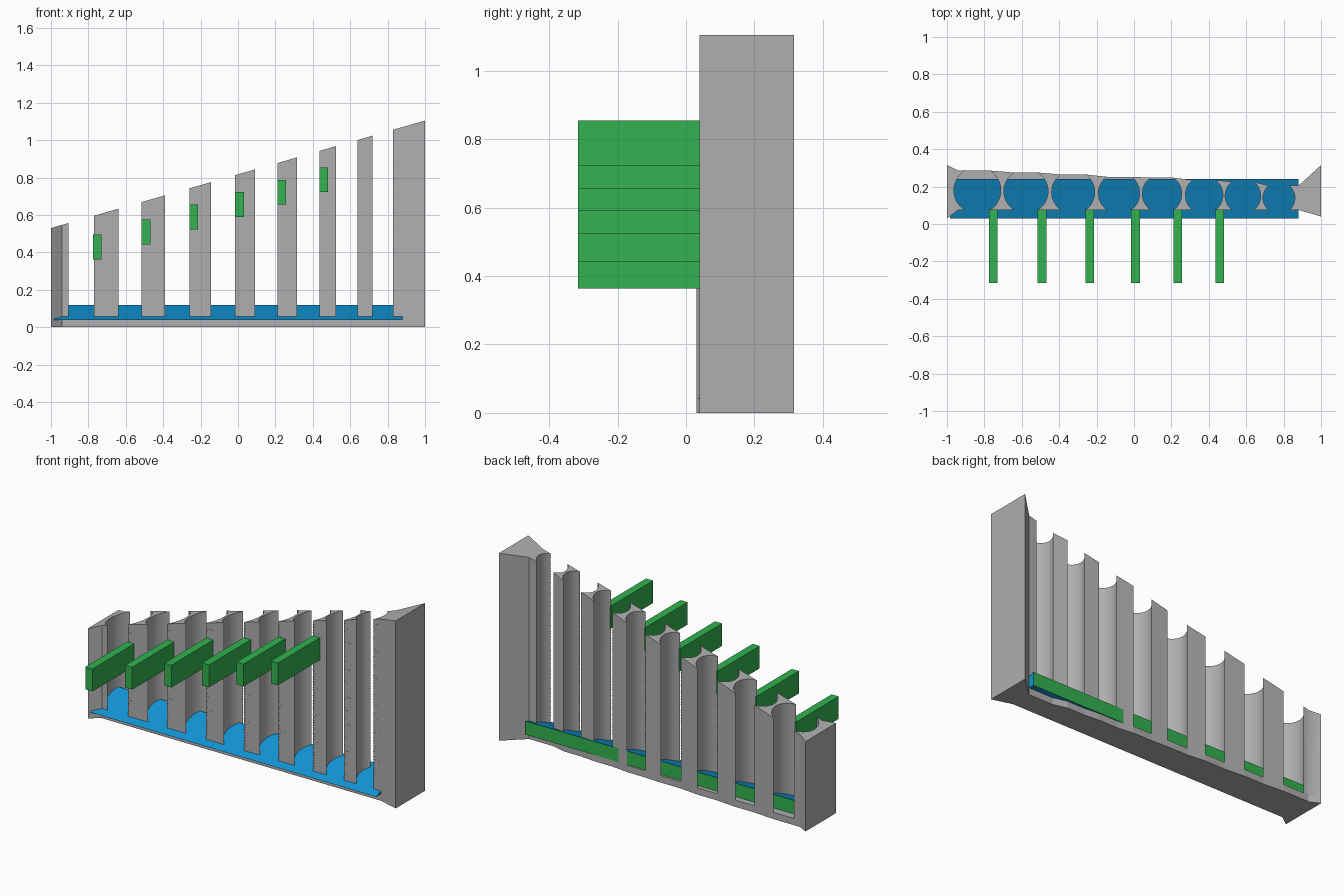
import bpy, bmesh, math

if "Cube" in bpy.data.objects:
    bpy.data.objects.remove(bpy.data.objects["Cube"])

FRONT, FLOOR = 0.075, 0.04
# bores: centre x, radius, half width of the slot opening
BORES = [(-.8375, .125, .0675), (-.5775, .118, .0625), (-.325, .115, .065),
         (-.08, .11, .065), (.15, .105, .06), (.375, .10, .06),
         (.5825, .095, .0575), (.775, .085, .055)]


def material(name, rgb):
    m = bpy.data.materials.new(name)
    m.diffuse_color = (*rgb, 1)
    m.use_nodes = True
    m.node_tree.nodes["Principled BSDF"].inputs["Base Color"].default_value = m.diffuse_color
    return m


GREY = material("grey", (.43, .43, .43))
BLUE = material("blue", (.006, .30, .66))
GREEN = material("green", (.032, .45, .08))


def finish(name, bm, *mats):
    bmesh.ops.recalc_face_normals(bm, faces=bm.faces)
    me = bpy.data.meshes.new(name)
    bm.to_mesh(me)
    bm.free()
    for m in mats:
        me.materials.append(m)
    ob = bpy.data.objects.new(name, me)
    bpy.context.collection.objects.link(ob)
    return ob


def slope(x):
    """Height of the slanted top edge."""
    return .8175 + .2875 * x


def prism(name, outline, z0, top, mat):
    """Extrude a plan outline up to a height given by top(x)."""
    bm = bmesh.new()
    lo = [bm.verts.new((x, y, z0)) for x, y in outline]
    hi = [bm.verts.new((x, y, top(x))) for x, y in outline]
    bm.faces.new(lo[::-1])
    bm.faces.new(hi)
    n = len(lo)
    for i in range(n):
        j = (i + 1) % n
        bm.faces.new((lo[i], lo[j], hi[j], hi[i]))
    return finish(name, bm, mat)


def add_box(bm, x0, x1, y0, y1, z0, z1):
    vs = bmesh.ops.create_cube(bm, size=1)["verts"]
    for v in vs:
        v.co = (x1 if v.co.x > 0 else x0, y1 if v.co.y > 0 else y0,
                z1 if v.co.z > 0 else z0)


def arc(bore, side, n=20):
    """Bore wall from front to back; side is +1 right, -1 left."""
    c, r, h = bore
    a = math.acos(h / r)
    cy = FRONT + r * math.sin(a)
    return [(c + side * r * math.cos(t), cy + r * math.sin(t))
            for t in (-a + 2 * a * i / n for i in range(n + 1))]


# flared end outlines, listed counter-clockwise
LEFT_END = [(-1, .315), (-1, .03), (-.94, FRONT)]
RIGHT_END = [(.88, FRONT), (1, .04), (1, .315), (.88, .205)]

# upright ribs between the bores, with flared end posts
ribs = []
for i in range(len(BORES) + 1):
    left = arc(BORES[i - 1], 1)[::-1] if i else [(-.94, .285)] + LEFT_END
    right = arc(BORES[i], -1) if i < len(BORES) else RIGHT_END
    name = "left_post" if i == 0 else "right_post" if i == len(BORES) else f"rib_{i}"
    ribs.append(prism(name, left + right, FLOOR, slope, GREY))

# base slab following the stepped back of the ribs
back = []
for b in reversed(BORES):
    back += [arc(b, 1)[-1], arc(b, -1)[-1]]
prism("base", LEFT_END + RIGHT_END + back + [(-.94, .285)], 0, lambda x: FLOOR, GREY)

# sloping ramp across the bores, its back face green
bm = bmesh.new()
section = [(.03, FLOOR), (.24, FLOOR), (.24, .12)]
ends = [[bm.verts.new((x, y, z)) for y, z in section] for x in (-.985, .88)]
for e in ends:
    bm.faces.new(e)
for i in range(3):
    j = (i + 1) % 3
    bm.faces.new((ends[0][i], ends[0][j], ends[1][j], ends[1][i]))
bm.normal_update()
for f in bm.faces:
    if abs(f.normal.y) > .9:
        f.material_index = 1
finish("ramp", bm, BLUE, GREEN)

# arms reaching forward from the first six ribs
ARM_X = [-.775, -.515, -.26, -.015, .21, .435]
ARM_Z = [.363, .443, .523, .59, .655, .722]
for i, (x, z) in enumerate(zip(ARM_X, ARM_Z)):
    bm = bmesh.new()
    add_box(bm, x, x + .046, -.315, FRONT + .004, z, z + .132)
    finish(f"arm_{i + 1}", bm, GREEN)

# fine graduation marks along the left front edge of each rib
bm = bmesh.new()
for c, r, h in BORES:
    x, k = c + h, 1
    while .07 + k * .016 < slope(x) - .01:
        z = .07 + k * .016
        length = .04 if k % 10 == 0 else .022 if k % 5 == 0 else .01
        add_box(bm, x, x + length, FRONT - .001, FRONT + .002, z, z + .002)
        k += 1
finish("graduation_marks", bm, GREY)

# smooth bore walls with crisp edges
for ob in ribs:
    ob.select_set(True)
bpy.context.view_layer.objects.active = ribs[0]
bpy.ops.object.shade_smooth_by_angle(angle=math.radians(30))
